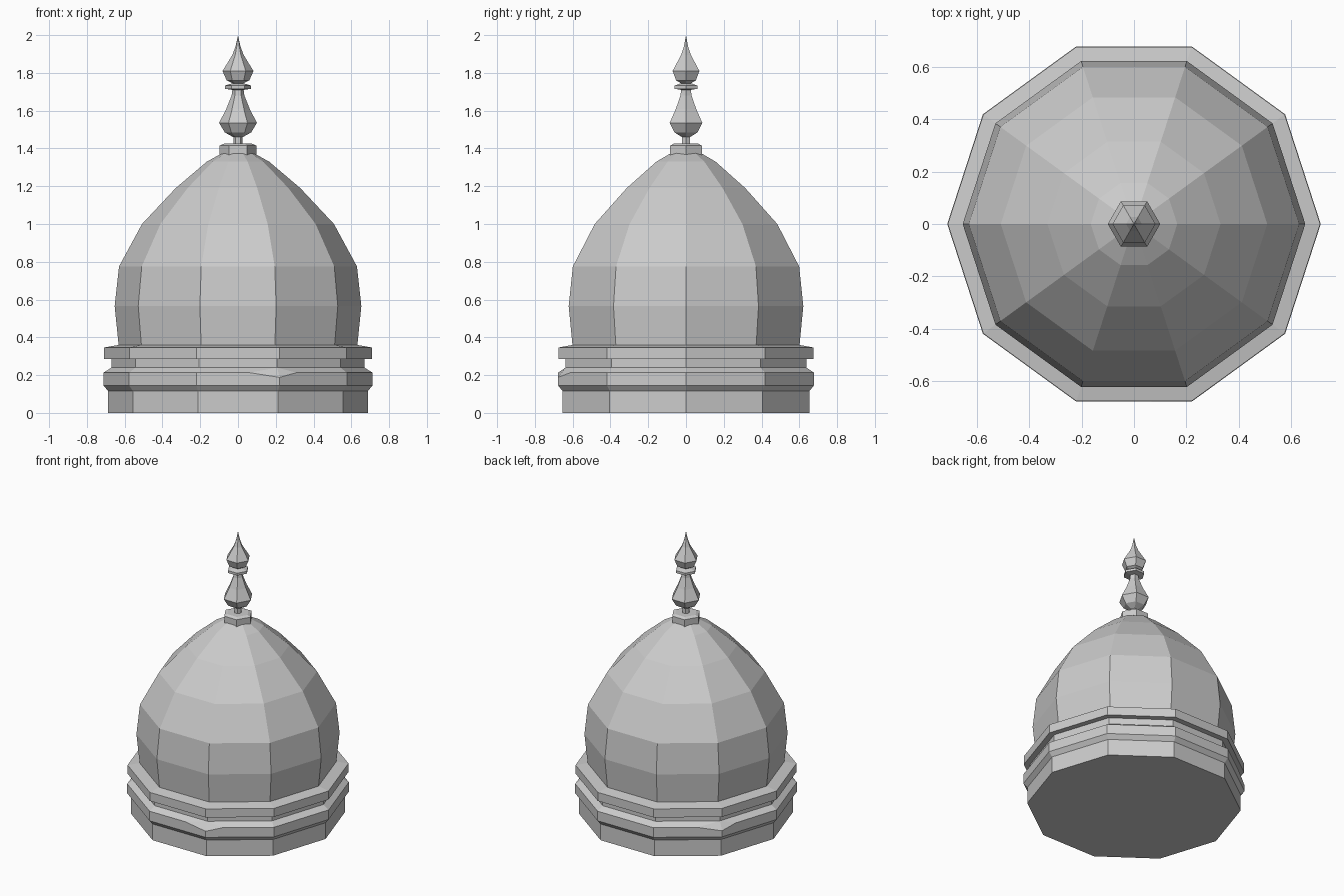
import bpy, bmesh
from math import cos, sin, tau

if "Cube" in bpy.data.objects:
    bpy.data.objects.remove(bpy.data.objects["Cube"])


def lathe(name, profile, sides, chips=()):
    """Spin (radius, z) points into a faceted closed solid; chips = (ring, corner, drop)."""
    bm = bmesh.new()
    rings = []
    for r, z in profile:
        if r == 0:
            rings.append([bm.verts.new((0, 0, z))])
        else:
            rings.append([bm.verts.new((r * cos(tau * i / sides), r * sin(tau * i / sides), z))
                          for i in range(sides)])
    for a, b in zip(rings, rings[1:]):
        for i in range(sides):
            j = (i + 1) % sides
            if len(b) == 1:
                bm.faces.new((a[i], a[j], b[0]))
            else:
                bm.faces.new((a[i], a[j], b[j], b[i]))
    bm.faces.new(rings[0][::-1])
    if len(rings[-1]) > 1:
        bm.faces.new(rings[-1])

    # Chipped corners: split the rim either side, then knock the corner down
    for ring, corner, drop in chips:
        v = rings[ring][corner]
        for n, fac in ((corner - 1, 0.36), ((corner + 1) % sides, 0.25)):
            edge = bm.edges.get((v, rings[ring][n]))
            bmesh.utils.edge_split(edge, v, fac)
        v.co.z -= drop
        bmesh.ops.triangulate(bm, faces=v.link_faces[:])

    bmesh.ops.recalc_face_normals(bm, faces=bm.faces[:])
    mesh = bpy.data.meshes.new(name)
    bm.to_mesh(mesh)
    bm.free()
    obj = bpy.data.objects.new(name, mesh)
    bpy.context.collection.objects.link(obj)
    return obj


# Moulded ten-sided plinth
lathe("base", [(0.687, 0), (0.687, 0.115), (0.712, 0.145), (0.712, 0.213), (0.67, 0.24),
               (0.67, 0.285), (0.71, 0.285), (0.71, 0.346), (0.63, 0.36)],
      10, chips=[(3, 8, 0.025), (3, 4, 0.025)])

# Ten-sided dome
lathe("dome", [(0.63, 0.34), (0.653, 0.565), (0.63, 0.775), (0.508, 1.0),
               (0.33, 1.19), (0.165, 1.33), (0.075, 1.38)], 10)

# Six-sided collar on top of the dome
lathe("collar", [(0.097, 1.36), (0.097, 1.415), (0.075, 1.425)], 6)

# Six-sided turned finial
lathe("finial", [(0.025, 1.42), (0.025, 1.46), (0.07, 1.485), (0.1, 1.535), (0.062, 1.61),
                 (0.034, 1.68), (0.03, 1.71), (0.07, 1.716), (0.07, 1.733), (0.03, 1.745),
                 (0.06, 1.76), (0.082, 1.81), (0.03, 1.895), (0.013, 1.94), (0, 2.0)], 6)
